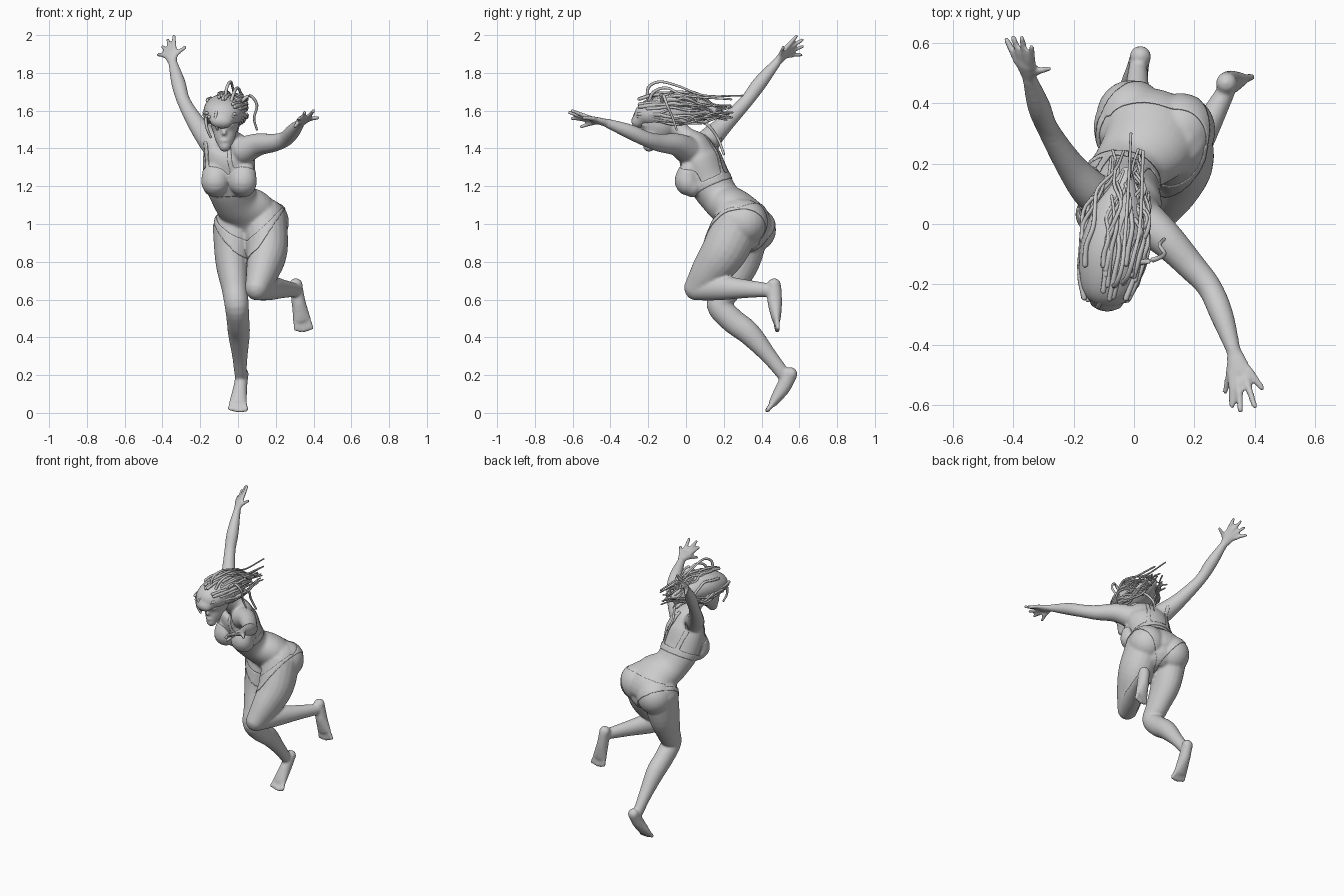
import bpy, bmesh, math, random
from mathutils import Vector, Matrix

random.seed(4)


def loft(bm, pts, side=(1, 0, 0), seg=20, sub=5):
    """Smooth tube through (x, y, z, half_width[, half_depth]) points with round ends."""
    P = [Vector(p if len(p) == 5 else (*p, p[3])) for p in pts]
    Q = [P[0] * 2 - P[1]] + P + [P[-1] * 2 - P[-2]]
    S = []
    for i in range(1, len(Q) - 2):
        a, b, c, d = Q[i - 1:i + 3]
        for k in range(sub):
            t = k / sub
            S.append(0.5 * (2 * b + (c - a) * t + (2 * a - 5 * b + 4 * c - d) * t * t
                            + (3 * b - a - 3 * c + d) * t ** 3))
    S.append(P[-1])
    C = [Vector(s[:3]) for s in S]
    n = len(C)
    T = [(C[min(i + 1, n - 1)] - C[max(i - 1, 0)]).normalized() for i in range(n)]
    sv = Vector(side)
    st = [(C[i], T[i], S[i][3], S[i][4]) for i in range(n)]

    def cap(i, sign):
        r = min(S[i][3], S[i][4])
        return [(C[i] + T[i] * sign * r * d, T[i], S[i][3] * k, S[i][4] * k)
                for d, k in ((.45, .88), (.78, .6), (.95, .25))]
    st = cap(0, -1)[::-1] + st + cap(n - 1, 1)
    rings = []
    for c, t, a, b in st:
        u = (sv - t * sv.dot(t)).normalized()
        v = t.cross(u)
        rings.append([bm.verts.new(c + u * a * math.cos(w) + v * b * math.sin(w))
                      for w in (2 * math.pi * j / seg for j in range(seg))])
    faces = [bm.faces.new(rings[0][::-1]), bm.faces.new(rings[-1])]
    for r, q in zip(rings, rings[1:]):
        for j in range(seg):
            m = (j + 1) % seg
            faces.append(bm.faces.new((r[j], r[m], q[m], q[j])))
    bmesh.ops.recalc_face_normals(bm, faces=faces)


def ball(bm, c, r):
    r = r if isinstance(r, tuple) else (r, r, r)
    bmesh.ops.create_uvsphere(bm, u_segments=24, v_segments=16, radius=1,
                              matrix=Matrix.Translation(c) @ Matrix.Diagonal((*r, 1)))


def make(name, bm):
    me = bpy.data.meshes.new(name)
    bm.to_mesh(me)
    bm.free()
    ob = bpy.data.objects.new(name, me)
    bpy.context.collection.objects.link(ob)
    bpy.ops.object.select_all(action='DESELECT')
    bpy.context.view_layer.objects.active = ob
    ob.select_set(True)
    bpy.ops.object.shade_smooth()
    return ob


bm = bmesh.new()
HIP = Vector((.93, -.3, .15))

# torso and neck
loft(bm, [(.07, .33, .95, .13, .10), (.065, .32, 1.0, .172, .125), (.045, .265, 1.065, .158, .116),
          (-.012, .193, 1.125, .122, .104), (-.045, .125, 1.225, .133, .112), (-.047, .075, 1.35, .14, .108),
          (-.04, .05, 1.42, .11, .075), (-.05, 0, 1.465, .055, .05), (-.07, -.08, 1.54, .048, .05)],
     HIP, 32)
# glutes and bust
ball(bm, (-.01, .355, .97), (.115, .122, .12))
ball(bm, (.155, .31, 1.01), (.115, .12, .12))
BUST = [Vector((-.12, .03, 1.225)), Vector((.025, .01, 1.225))]
for b in BUST:
    loft(bm, [(*(b + Vector((0, .03, .125))), .045, .035), (*(b + Vector((0, .012, .06))), .064, .055),
              (*b, .071, .066), (*(b + Vector((0, .025, -.025))), .064, .056)], HIP)

# head: skull, jaw, nose, lips, brow
ball(bm, (-.07, -.14, 1.55), (.077, .105, .11))
loft(bm, [(-.07, -.15, 1.54, .068, .08), (-.07, -.175, 1.46, .056, .055), (-.07, -.195, 1.415, .034, .034)])
loft(bm, [(-.072, -.228, 1.51, .009), (-.073, -.237, 1.48, .013)], seg=10)
ball(bm, (-.072, -.22, 1.442), (.024, .014, .011))
ball(bm, (-.07, -.222, 1.525), (.055, .02, .014))

# straight leg and bent leg
loft(bm, [(-.02, .32, .98, .115, .125), (-.03, .28, .8, .09, .11), (-.017, .215, .66, .07, .082),
          (-.007, .175, .57, .064, .066), (0, .245, .49, .06, .066), (.005, .335, .42, .058, .062),
          (.01, .44, .3, .041, .043), (.013, .52, .2, .031, .036)])
loft(bm, [(.14, .28, 1.02, .12, .13), (.155, .205, .86, .108, .122), (.13, .125, .75, .088, .1),
          (.1, .055, .66, .064, .068)])
loft(bm, [(.1, .05, .655, .058, .06), (.165, .18, .662, .058, .066), (.235, .31, .657, .046, .05),
          (.305, .44, .65, .031, .036)])


# feet with heel and toes
def foot(heel, mid, ball_, tip, side):
    h, m, b, t, s = map(Vector, (heel, mid, ball_, tip, side))
    loft(bm, [(*h, .034, .038), (*m, .037, .039), (*(m * .4 + b * .6), .043, .031), (*b, .048, .023)], side)
    ball(bm, h + (h - m) * .12, .036)
    for i in range(5):
        o = s * (i - 2) * .021
        e = t + o - (t - b) * (.11 * abs(i - 1.5))
        loft(bm, [(*(b + o * .8), .014), (*e, .013)], side, 10)


foot((.02, .55, .198), (.012, .515, .135), (0, .462, .055), (0, .428, .01), (-1, 0, 0))
foot((.308, .467, .668), (.32, .47, .59), (.338, .478, .495), (.35, .484, .434), (.99, .1, 0))

# raised arm and forward arm
loft(bm, [(-.11, .085, 1.4, .07), (-.155, .125, 1.45, .063), (-.215, .2, 1.525, .048),
          (-.285, .315, 1.645, .036), (-.315, .39, 1.745, .038), (-.345, .48, 1.855, .024)], (0, 0, 1))
loft(bm, [(.03, .01, 1.39, .075), (.105, -.05, 1.42, .06), (.19, -.14, 1.43, .048),
          (.25, -.21, 1.45, .041), (.29, -.3, 1.49, .039), (.33, -.42, 1.535, .024)], (0, 0, 1))


# hands: palm plus five fingers, thumb first
def hand(wrist, palm, across, tips):
    w, p, s = Vector(wrist), Vector(palm), Vector(across).normalized()
    loft(bm, [(*w, .024, .021), (*((w + p) / 2), .034, .019), (*p, .041, .016)], across)
    for i, t in enumerate(tips):
        t = Vector(t)
        k = (w + p) / 2 + s * .02 if i == 0 else p + s * (.048 - .02 * i)
        m = (k + t) / 2 + (p - w) * .06
        loft(bm, [(*k, .0135), (*m, .0125), (*t, .0105)], across, 10)


hand((-.345, .48, 1.855), (-.358, .525, 1.905), (.75, -.25, .45),
     [(-.28, .515, 1.935), (-.34, .585, 1.995), (-.372, .615, 1.975), (-.4, .618, 1.94), (-.422, .61, 1.895)])
hand((.33, -.42, 1.535), (.35, -.49, 1.553), (-.95, -.2, -.1),
     [(.302, -.555, 1.515), (.325, -.605, 1.56), (.352, -.618, 1.59), (.4, -.605, 1.6), (.425, -.545, 1.562)])

# fuse the body parts into one skin
body = make("body", bm)
rm = body.modifiers.new("fuse", 'REMESH')
rm.mode, rm.voxel_size, rm.use_smooth_shade = 'VOXEL', .0075, True
sm = body.modifiers.new("soften", 'SMOOTH')
sm.factor, sm.iterations = .5, 7
for m in ("fuse", "soften"):
    bpy.ops.object.modifier_apply(modifier=m)


# swimwear: thin shells lifted from the skin, with evened-out hems
def garment(name, test):
    g = bmesh.new()
    g.from_mesh(body.data)
    g.normal_update()
    bmesh.ops.delete(g, geom=[f for f in g.faces if not test(f.calc_center_median())], context='FACES')
    for v in g.verts:
        v.co += v.normal * .004
    for _ in range(4):
        new = {v: sum((e.other_vert(v).co for e in v.link_edges if e.is_boundary), v.co.copy()) / 3
               for v in g.verts if sum(e.is_boundary for e in v.link_edges) == 2}
        for v, c in new.items():
            v.co = c
    ob = make(name, g)
    sol = ob.modifiers.new("thickness", 'SOLIDIFY')
    sol.thickness, sol.offset = .004, -1


side = HIP.normalized()


def briefs(p):
    q = p - Vector((.065, .31, 1.0))
    h, s = q.dot(Vector((-.12, -.3, .94))), abs(q.dot(side))
    upper = -.05 + .7 * s if q.dot(Vector((-.3, -.95, 0))) > 0 else .07
    return -.16 + 1.15 * s < h < upper and q.length < .26


def top(p):
    q = p - Vector((-.045, .12, 1.22))
    h, s = q.dot(Vector((-.1, -.42, .9))), abs(q.dot(side))
    cup = any((p - b).length < .086 for b in BUST) and q.y < 0
    band = abs(h + .015) < .018 and q.length < .22
    strap = abs(s - .065) < .011 and h > 0 and p.z < 1.47 and p.y > -.08 and q.length < .26
    return cup or band or strap


garment("swim_briefs", briefs)
garment("swim_top", top)

# swept-back hair volume
hb = bmesh.new()
loft(hb, [(-.09, -.25, 1.545, .06, .04), (-.083, -.2, 1.58, .095, .074), (-.07, -.09, 1.6, .11, .09),
          (-.05, .03, 1.605, .088, .072), (-.035, .11, 1.6, .05, .046), (-.025, .17, 1.6, .02, .02)],
     (1, .1, 0), 28)
make("hair_volume", hb)

# loose locks streaming backwards
lb = bmesh.new()
for i in range(38):
    a = math.radians(random.uniform(-45, 225))
    y0, y1 = random.uniform(-.26, -.12), random.uniform(.06, .25)
    ph, amp = random.uniform(0, 6), random.uniform(.006, .022)
    pts = []
    for j in range(7):
        y = y0 + (y1 - y0) * j / 6
        R = max(.045, .112 * math.sqrt(max(0, 1 - ((y + .07) / .24) ** 2)))
        w = amp * math.sin(ph + j * 1.7) * j / 4
        pts.append((-.058 + .13 * y + math.cos(a) * R + w, y, 1.6 - max(0, y) * .1
                    + math.sin(a) * R * .83 + amp * math.cos(ph + j * 1.3) * min(1, j / 3), .0095 - .0008 * j))
    loft(lb, pts, (1, 0, .2), 8, 4)


# flying loop, fringe and curls around the face
def lock(*path):
    loft(lb, [(*p, .0095 - .001 * k) for k, p in enumerate(path)], (1, .1, .25), 8, 5)


lock((-.07, -.2, 1.64), (-.06, -.2, 1.72), (-.04, -.14, 1.753), (-.03, -.04, 1.73), (-.02, .1, 1.68), (-.01, .3, 1.68))
lock((-.04, -.2, 1.64), (-.02, -.17, 1.7), (0, -.1, 1.72), (.02, 0, 1.68), (.03, .24, 1.66))
lock((0, -.13, 1.63), (.06, -.12, 1.68), (.1, -.1, 1.63), (.085, -.07, 1.56), (.1, -.05, 1.5))
lock((-.15, -.18, 1.62), (-.17, -.21, 1.57), (-.165, -.22, 1.51), (-.145, -.21, 1.46))
lock((-.02, .05, 1.56), (0, .12, 1.52), (-.02, .17, 1.45), (0, .2, 1.37))
lock((-.1, -.17, 1.66), (-.11, -.25, 1.61), (-.12, -.275, 1.55), (-.11, -.25, 1.5))
lock((-.13, -.15, 1.65), (-.09, -.25, 1.61), (-.04, -.25, 1.59), (.01, -.19, 1.57), (.04, -.1, 1.6))
make("hair_locks", lb)
